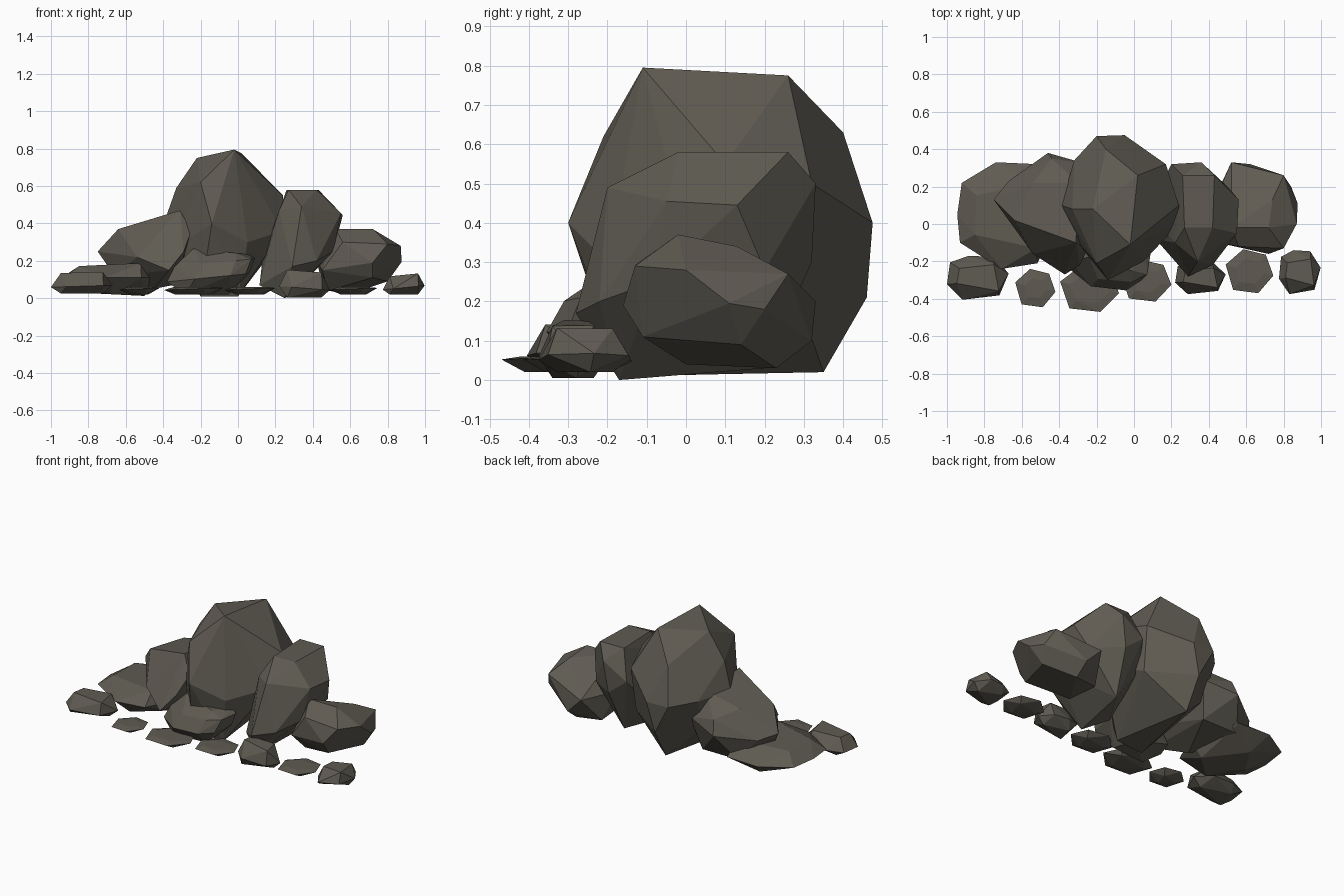
import bpy, bmesh
from math import radians

stone = bpy.data.materials.new("stone")
stone.diffuse_color = (0.115, 0.105, 0.085, 1)


def hull(name, points):
    """Faceted rock: convex hull of its corner points."""
    bm = bmesh.new()
    for p in points:
        bm.verts.new(p)
    res = bmesh.ops.convex_hull(bm, input=bm.verts)
    junk = [g for g in res["geom_interior"] + res["geom_unused"] if isinstance(g, bmesh.types.BMVert)]
    bmesh.ops.delete(bm, geom=list(set(junk)), context='VERTS')
    bmesh.ops.dissolve_limit(bm, angle_limit=radians(6), verts=bm.verts, edges=bm.edges)
    bmesh.ops.recalc_face_normals(bm, faces=bm.faces)
    me = bpy.data.meshes.new(name)
    bm.to_mesh(me)
    bm.free()
    me.materials.append(stone)
    bpy.context.collection.objects.link(bpy.data.objects.new(name, me))


def rock(name, outline, levels):
    """Rock from a plan outline fitted to a box at each level.
    level = (z, x0, x1, y0, y1, corner start, corner step, x slope)"""
    out = []
    for z, x0, x1, y0, y1, start, step, slope in levels:
        pts = outline[start::step]
        xs, ys = [p[0] for p in pts], [p[1] for p in pts]
        for px, py in pts:
            x = x0 + (x1 - x0) * (px - min(xs)) / (max(xs) - min(xs))
            y = y0 + (y1 - y0) * (py - min(ys)) / (max(ys) - min(ys))
            out.append((x, y, z + slope * (x - (x0 + x1) / 2)))
    hull(name, out)


# large boulders
hull("main_boulder", [
    (-.02, -.11, .795), (.02, .26, .775), (-.22, .08, .75), (-.15, .40, .63),
    (-.20, -.21, .62), (-.14, -.30, .40), (-.33, .08, .59), (-.39, .10, .42),
    (-.32, .34, .42), (-.20, .47, .40), (-.05, .475, .40), (.17, .32, .50),
    (.24, .10, .55), (.24, 0, .36), (-.36, -.03, .25), (.05, -.20, .30),
    (-.10, .46, .21), (.16, .28, .22), (-.30, .25, .20),
    (-.20, -.17, .01), (0, -.15, .01), (-.10, .35, .02)])
hull("left_boulder", [
    (-.31, -.10, .47), (-.25, -.14, .36), (-.29, -.22, .25), (-.37, -.27, .15),
    (-.64, .02, .37), (-.46, .38, .25), (-.25, .32, .30), (-.67, .23, .22),
    (-.75, .13, .25), (-.69, .10, .31), (-.54, -.16, .22), (-.54, .22, .39),
    (-.30, .22, .44), (-.45, -.05, .05), (-.30, .26, .08), (-.55, .26, .08),
    (-.66, .06, .12), (-.44, .35, .34)])
hull("right_tall_boulder", [
    (.26, .26, .58), (.43, .26, .58), (.27, -.02, .58), (.42, -.02, .58),
    (.55, -.05, .455), (.56, .13, .445), (.34, -.20, .49), (.22, -.10, .47),
    (.29, -.28, .17), (.42, -.22, .20), (.51, -.08, .25), (.36, .33, .50),
    (.20, .32, .40), (.50, .20, .28), (.33, .32, .30), (.13, 0, .20),
    (.115, -.08, .07), (.25, -.17, 0), (.14, .20, .25), (.30, .20, .03)])
hull("far_right_boulder", [
    (.52, -.02, .37), (.72, -.02, .37), (.74, .13, .34), (.56, -.12, .30),
    (.72, -.16, .19), (.80, -.13, .29), (.87, 0, .28), (.875, .11, .195),
    (.80, .26, .27), (.84, .20, .18), (.52, .33, .20), (.62, .32, .10),
    (.80, .14, .09), (.72, -.11, .11), (.45, -.10, .15), (.42, .10, .20),
    (.46, .20, .04), (.48, 0, .04), (.62, .23, .03)])
rock("far_left_boulder",
     [(-.92, .22), (-.73, .33), (-.50, .32), (-.40, 0), (-.50, -.21), (-.70, -.24), (-.93, -.10), (-.945, .05)],
     [(.18, -.85, -.52, -.13, .22, 0, 2, .05),
      (.11, -.945, -.42, -.24, .33, 0, 1, 0),
      (.02, -.80, -.50, -.15, .22, 1, 2, -.05)])

# smaller stones lying in front
rock("front_stone",
     [(-.34, -.12), (.02, -.08), (.09, -.16), (.07, -.30), (-.02, -.35), (-.22, -.33), (-.38, -.22)],
     [(.25, -.24, .06, -.25, -.12, 0, 2, -.1),
      (.19, -.34, .09, -.31, -.08, 0, 1, .1),
      (.11, -.38, .06, -.355, -.06, 0, 1, .1),
      (.02, -.28, -.05, -.26, -.10, 1, 2, 0)])
chunk = [(-.9, .7), (-.3, 1), (.5, .95), (1, .2), (.7, -.8), (-.5, -1), (-1, -.3)]
for name, x0, x1, y0, y1, z0, z1, slope in [
        ("left_chunk", -1, -.67, -.405, -.17, .025, .138, .03),
        ("middle_chunk", .22, .49, -.375, -.20, .005, .145, -.08),
        ("right_chunk", .775, .998, -.375, -.14, .02, .125, .1)]:
    dx, dy = (x1 - x0) * .16, (y1 - y0) * .2
    mid = z0 + (z1 - z0) * .35
    rock(name, chunk,
         [(z1, x0 + dx, x1 - dx, y0 + dy, y1 - dy, 0, 2, slope),
          (mid, x0, x1, y0, y1, 0, 1, slope),
          (z0, x0 + dx, x1 - dx, y0 + dy, y1 - dy, 1, 2, 0)])

# thin flat pebbles
flake = [(-.9, .3), (-.2, 1), (.7, .75), (1, -.2), (.4, -1), (-.6, -.85)]
for i, (x0, x1, y0, y1) in enumerate([
        (-.635, -.42, -.445, -.24), (-.395, -.08, -.47, -.22),
        (-.07, .20, -.415, -.19), (.49, .745, -.37, -.135)]):
    rock(f"pebble_{i + 1}", flake,
         [(.06, x0 + .05, x1 - .05, y0 + .05, y1 - .05, 0, 1, 0),
          (.05, x0, x1, y0, y1, 0, 1, .04),
          (.02, x0 + .06, x1 - .06, y0 + .06, y1 - .06, 0, 2, 0)])
